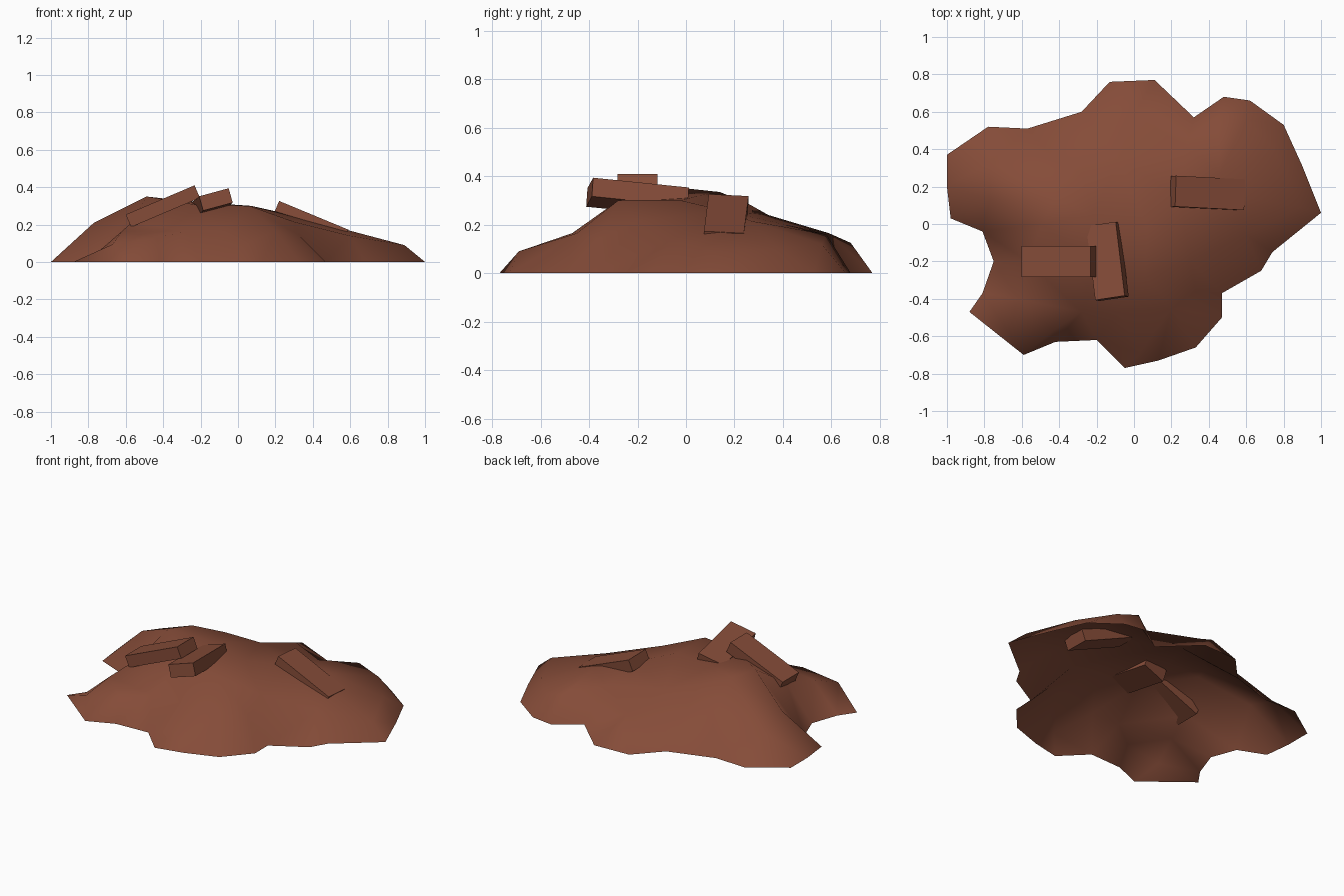
import bpy, bmesh, math
from mathutils import Vector, geometry

if "Cube" in bpy.data.objects:
    bpy.data.objects.remove(bpy.data.objects["Cube"])

clay = bpy.data.materials.new("brick red")
clay.diffuse_color = (0.235, 0.072, 0.040, 1)
clay.use_nodes = True
clay.node_tree.nodes["Principled BSDF"].inputs["Base Color"].default_value = clay.diffuse_color

# ground outline of the rubble heap, counter-clockwise
outline = [(1, .06), (.9, .31), (.8, .53), (.62, .66), (.48, .68), (.32, .57), (.11, .77),
           (-.13, .76), (-.28, .60), (-.57, .51), (-.78, .52), (-1, .37), (-1, .2), (-.98, .03),
           (-.81, -.04), (-.75, -.2), (-.81, -.37), (-.88, -.47), (-.59, -.70), (-.42, -.63),
           (-.2, -.62), (-.05, -.77), (.13, -.73), (.33, -.66), (.47, -.5), (.47, -.37),
           (.68, -.25), (.74, -.15)]
# spot heights on the slopes and crest
spots = [(-.77, .13, .21), (-.77, .33, .15), (-.49, 0, .35), (-.42, .14, .335), (-.57, -.2, .21),
         (-.62, -.40, .165), (-.67, -.58, .095), (-.43, -.57, .13), (-.22, -.22, .305),
         (-.28, -.47, .165), (-.08, -.47, .165),
         (.2, -.45, .165), (.33, -.36, .14), (.3, -.2, .215), (.06, -.28, .30), (.07, -.02, .30),
         (-.22, .05, .32), (.25, .15, .26), (.55, .15, .18), (.46, .27, .215), (.6, -.06, .14),
         (.89, .09, .09), (.76, .38, .10), (.6, .56, .12), (.45, .58, .16), (.28, .41, .20),
         (0, .59, .165), (-.02, .68, .125), (-.08, .34, .24), (-.45, .38, .20), (-.27, .26, .285),
         (.03, -.69, .09)]

# mound: open-bottomed terrain triangulated inside the outline
points = [Vector((x, y, 0)) for x, y in outline] + [Vector(p) for p in spots]
n = len(outline)
verts, _, faces, orig, _, _ = geometry.delaunay_2d_cdt(
    [p.xy for p in points], [], [list(range(n))], 1, 1e-5)
coords = [(v.x, v.y, points[o[0]].z if o else 0) for v, o in zip(verts, orig)]
mesh = bpy.data.meshes.new("mound")
mesh.from_pydata(coords, [], [list(f) for f in faces])
bm = bmesh.new()
bm.from_mesh(mesh)
for f in bm.faces:
    f.normal_update()
    if f.normal.z < 0:
        f.normal_flip()
    f.smooth = True
bm.to_mesh(mesh)
bm.free()
mesh.materials.append(clay)
mound = bpy.data.objects.new("mound", mesh)
bpy.context.collection.objects.link(mound)


# loose bricks lying on the heap
def brick(name, size, loc, tilt):
    bpy.ops.mesh.primitive_cube_add(size=1, location=loc,
                                    rotation=[math.radians(a) for a in tilt])
    ob = bpy.context.object
    ob.name = name
    ob.scale = size
    ob.data.materials.append(clay)


brick("left_brick", (.40, .165, .073), (-.402, -.2, .298), (0, -23, 0))
brick("middle_brick", (.165, .40, .08), (-.142, -.2, .314), (-6, -15, 8.5))
brick("right_brick", (.40, .165, .073), (.393, .165, .212), (-3, 22.5, -3))
